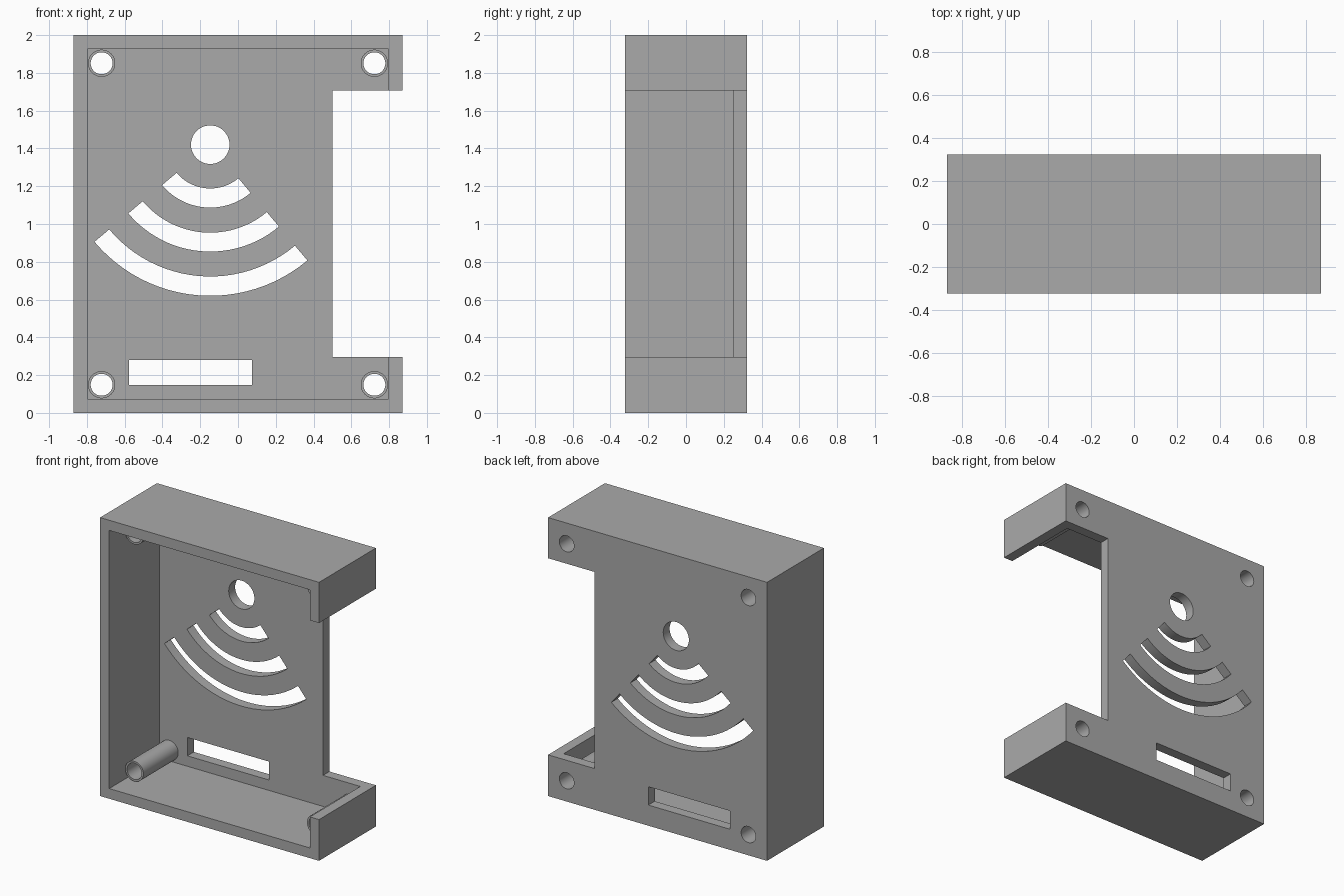
import bpy
import bmesh
from math import cos, sin, radians, tau

cube = bpy.data.objects.get("Cube")
if cube:
    bpy.data.objects.remove(cube, do_unlink=True)

grey = bpy.data.materials.new("plain grey")
grey.use_nodes = True
grey.diffuse_color = (0.4, 0.4, 0.4, 1)
grey.node_tree.nodes["Principled BSDF"].inputs["Base Color"].default_value = (0.4, 0.4, 0.4, 1)

HALF_X, HALF_Y, HEIGHT, WALL = 0.87, 0.323, 2.0, 0.073
FLOOR_Y = HALF_Y - WALL      # inner face of the back plate
FRONT, BACK = -1.0, 1.0      # depth range of through cutters


def prism(name, outline, y0, y1):
    """Extrude an (x, z) outline from y0 to y1."""
    bm = bmesh.new()
    face = bm.faces.new([bm.verts.new((x, y0, z)) for x, z in outline])
    ext = bmesh.ops.extrude_face_region(bm, geom=[face])
    new_verts = [v for v in ext["geom"] if isinstance(v, bmesh.types.BMVert)]
    bmesh.ops.translate(bm, verts=new_verts, vec=(0, y1 - y0, 0))
    bmesh.ops.recalc_face_normals(bm, faces=bm.faces)
    mesh = bpy.data.meshes.new(name)
    bm.to_mesh(mesh)
    bm.free()
    mesh.materials.append(grey)
    obj = bpy.data.objects.new(name, mesh)
    bpy.context.collection.objects.link(obj)
    return obj


def rect(x0, x1, z0, z1):
    return [(x0, z0), (x1, z0), (x1, z1), (x0, z1)]


def arc(cx, cz, r, start, end, steps):
    span = [start + (end - start) * i / steps for i in range(steps + 1)]
    return [(cx + r * cos(a), cz + r * sin(a)) for a in span]


def circle(cx, cz, r, sides=48):
    return arc(cx, cz, r, 0, tau, sides)[:-1]


def cut(target, outline, y0=FRONT, y1=BACK):
    """Subtract a prism from the target and discard the cutter."""
    cutter = prism("cutter", outline, y0, y1)
    cutter.hide_render = True
    mod = target.modifiers.new("cut", 'BOOLEAN')
    mod.operation, mod.solver, mod.object = 'DIFFERENCE', 'EXACT', cutter
    bpy.ops.object.select_all(action='DESELECT')
    bpy.context.view_layer.objects.active = target
    target.select_set(True)
    bpy.ops.object.modifier_apply(modifier=mod.name)
    bpy.data.objects.remove(cutter, do_unlink=True)


def smooth(obj):
    bpy.ops.object.select_all(action='DESELECT')
    bpy.context.view_layer.objects.active = obj
    obj.select_set(True)
    bpy.ops.object.shade_smooth_by_angle(angle=radians(30))


# Open-fronted case with a notch through its left side
case = prism("case_shell", rect(-HALF_X, HALF_X, 0, HEIGHT), -HALF_Y, HALF_Y)
cut(case, rect(-HALF_X + WALL, HALF_X - WALL, WALL, HEIGHT - WALL), FRONT, FLOOR_Y)
cut(case, rect(0.5, 1.0, 0.296, 1.708))

# Round window with three curved slots fanning out below it
CX, CZ = -0.147, 1.42
cut(case, circle(CX, CZ, 0.102))
for inner, outer in ((0.232, 0.333), (0.466, 0.566), (0.698, 0.8)):
    a, b = radians(220), radians(310)
    cut(case, arc(CX, CZ, outer, a, b, 24) + arc(CX, CZ, inner, b, a, 24))

# Straight slot near the bottom
cut(case, rect(-0.577, 0.073, 0.148, 0.28))

# Hollow screw posts in the corners, drilled through the back plate
for side, x in (("right", -0.722), ("left", 0.722)):
    for level, z in (("lower", 0.149), ("upper", 1.851)):
        post = prism(f"{level}_{side}_screw_post", circle(x, z, 0.072), -0.145, FLOOR_Y)
        for part in (case, post):
            cut(part, circle(x, z, 0.058))
        smooth(post)

smooth(case)
